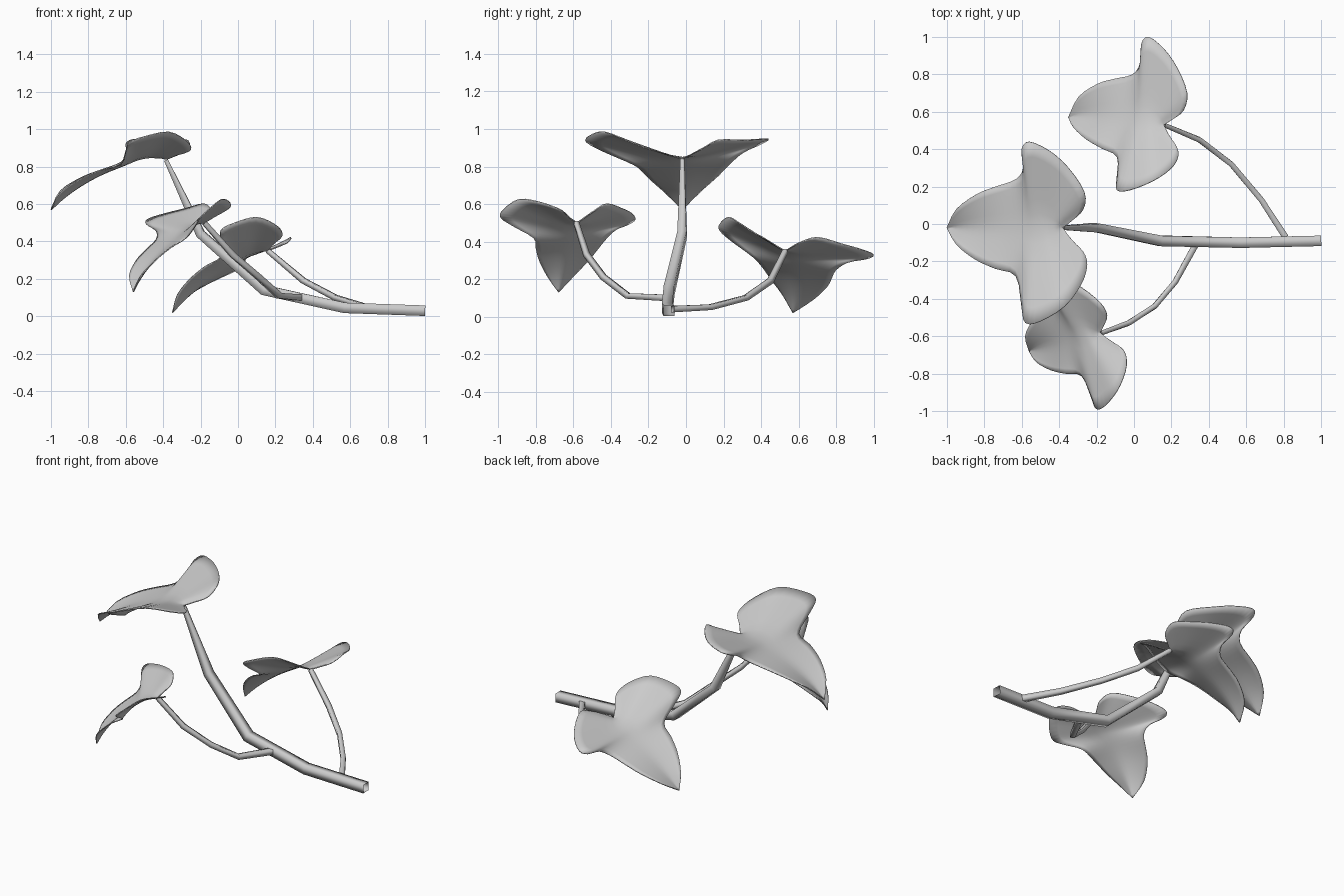
import bpy, bmesh, math
from mathutils import Vector, Matrix

if "Cube" in bpy.data.objects:
    bpy.data.objects.remove(bpy.data.objects["Cube"], do_unlink=True)

grey = bpy.data.materials.new("plain_grey")
grey.use_nodes = True
grey.diffuse_color = (0.6, 0.6, 0.6, 1)
grey.node_tree.nodes["Principled BSDF"].inputs["Base Color"].default_value = grey.diffuse_color


def finish(bm, name, angle):
    mesh = bpy.data.meshes.new(name)
    bm.to_mesh(mesh)
    bm.free()
    mesh.materials.append(grey)
    obj = bpy.data.objects.new(name, mesh)
    bpy.context.collection.objects.link(obj)
    bpy.ops.object.select_all(action='DESELECT')
    obj.select_set(True)
    bpy.context.view_layer.objects.active = obj
    bpy.ops.object.shade_smooth_by_angle(angle=math.radians(angle))
    return obj


def tube(name, path, widths):
    """Open square tube with mitred bends along a path."""
    bm = bmesh.new()
    points = [Vector(p) for p in path]
    rings = []
    for i, p in enumerate(points):
        ahead = points[min(i + 1, len(points) - 1)] - p
        behind = p - points[max(i - 1, 0)]
        along = (ahead.normalized() + behind.normalized()).normalized()
        side = along.cross(Vector((0, 0, 1))).normalized()
        up = side.cross(along)
        rings.append([bm.verts.new(p + (side * a + up * b) * widths[i])
                      for a, b in ((1, 1), (-1, 1), (-1, -1), (1, -1))])
    for r, s in zip(rings, rings[1:]):
        for k in range(4):
            n = (k + 1) % 4
            bm.faces.new((r[k], r[n], s[n], s[k]))
    bmesh.ops.recalc_face_normals(bm, faces=bm.faces)
    return finish(bm, name, 100)


def smooth_path(points, steps=3):
    """Catmull-Rom resampling."""
    pts = [Vector(p) for p in points]
    out = []
    for i in range(len(pts) - 1):
        a, b, c, d = pts[max(i - 1, 0)], pts[i], pts[i + 1], pts[min(i + 2, len(pts) - 1)]
        for k in range(steps):
            t = k / steps
            out.append(b + (c - a) * t / 2 + (a - b * 2.5 + c * 2 - d / 2) * t * t
                       + ((b - c) * 3 + d - a) * t ** 3 / 2)
    return out + [pts[-1]]


# Lobed leaf pattern: both edges run from stalk to tip
BASE = Vector((-.38, -.02, .84))
TIP = (-1, -.02, .57)
left_edge = smooth_path([
    BASE, (-.33, .02, .86), (-.27, .08, .89), (-.265, .17, .94), (-.35, .3, .94),
    (-.45, .39, .945), (-.56, .44, .945), (-.6, .4, .92), (-.59, .3, .87),
    (-.63, .24, .82), (-.74, .2, .78), (-.84, .16, .74), (-.95, .08, .67), TIP])
right_edge = smooth_path([
    BASE, (-.33, -.09, .86), (-.27, -.15, .88), (-.25, -.22, .9), (-.28, -.32, .94),
    (-.37, -.44, .985), (-.5, -.52, .96), (-.58, -.53, .93), (-.6, -.44, .88),
    (-.63, -.28, .81), (-.74, -.24, .78), (-.85, -.19, .73), (-.95, -.11, .66), TIP])
rib_x = (.38, .4, .42, .44, .46, .48, .5, .53, .57, .62, .72, .82, .92, 1)
midrib = smooth_path([(-x, BASE.y, BASE.z - .27 * ((x - .38) / .62) ** 2) for x in rib_x])
LANDMARKS = ((-.62, 0, -.27), (-.18, .46, .105), (-.2, -.51, .09))


def columns(vectors):
    return Matrix(vectors).transposed()


def leaf(name, base, landmarks=LANDMARKS, strips=6):
    """Loft the pattern, fitted to the leaf's tip, left and right lobe offsets."""
    fit = columns(landmarks) @ columns(LANDMARKS).inverted()
    bm = bmesh.new()
    rows = []
    for l, m, r in zip(left_edge, midrib, right_edge):
        line = [l.lerp(m, k / strips) for k in range(strips)]
        line += [m.lerp(r, k / strips) for k in range(strips + 1)]
        rows.append([bm.verts.new(Vector(base) + fit @ (p - BASE)) for p in line])
    for a, b in zip(rows, rows[1:]):
        for k in range(2 * strips):
            bm.faces.new((a[k], b[k], b[k + 1], a[k + 1]))
    # Soften the crease along the midrib
    inner = [v for row in rows[2:-2] for v in row[1:-1]]
    for _ in range(4):
        bmesh.ops.smooth_vert(bm, verts=inner, factor=.5,
                              use_axis_x=True, use_axis_y=True, use_axis_z=True)
    bmesh.ops.remove_doubles(bm, verts=bm.verts, dist=.0005)
    bmesh.ops.recalc_face_normals(bm, faces=bm.faces)
    obj = finish(bm, name, 60)
    thick = obj.modifiers.new("thickness", 'SOLIDIFY')
    thick.thickness = .006
    thick.offset = 0
    return obj


# Stems
tube("main_stem", [(1, -.09, .03), (.57, -.1, .045), (.14, -.09, .14),
                   (-.2, -.02, .44), (-.385, -.02, .835)],
     (.028, .028, .028, .024, .011))
branch_widths = (.017, .015, .014, .014, .012)
tube("back_branch", [(.81, -.07, .04), (.68, .13, .05), (.52, .32, .1),
                     (.35, .45, .19), (.16, .53, .35)], branch_widths)
tube("front_branch", [(.33, -.11, .1), (.22, -.31, .11), (.11, -.44, .21),
                      (-.03, -.53, .33), (-.18, -.585, .5)], branch_widths)

# Leaves
leaf("top_leaf", BASE)
leaf("back_leaf", (.16, .53, .35),
     ((-.51, .04, -.33), (-.08, .47, -.02), (-.25, -.35, .11)))
leaf("front_leaf", (-.18, -.58, .5),
     ((-.38, -.1, -.37), (-.3, .31, .02), (-.02, -.41, .03)))
